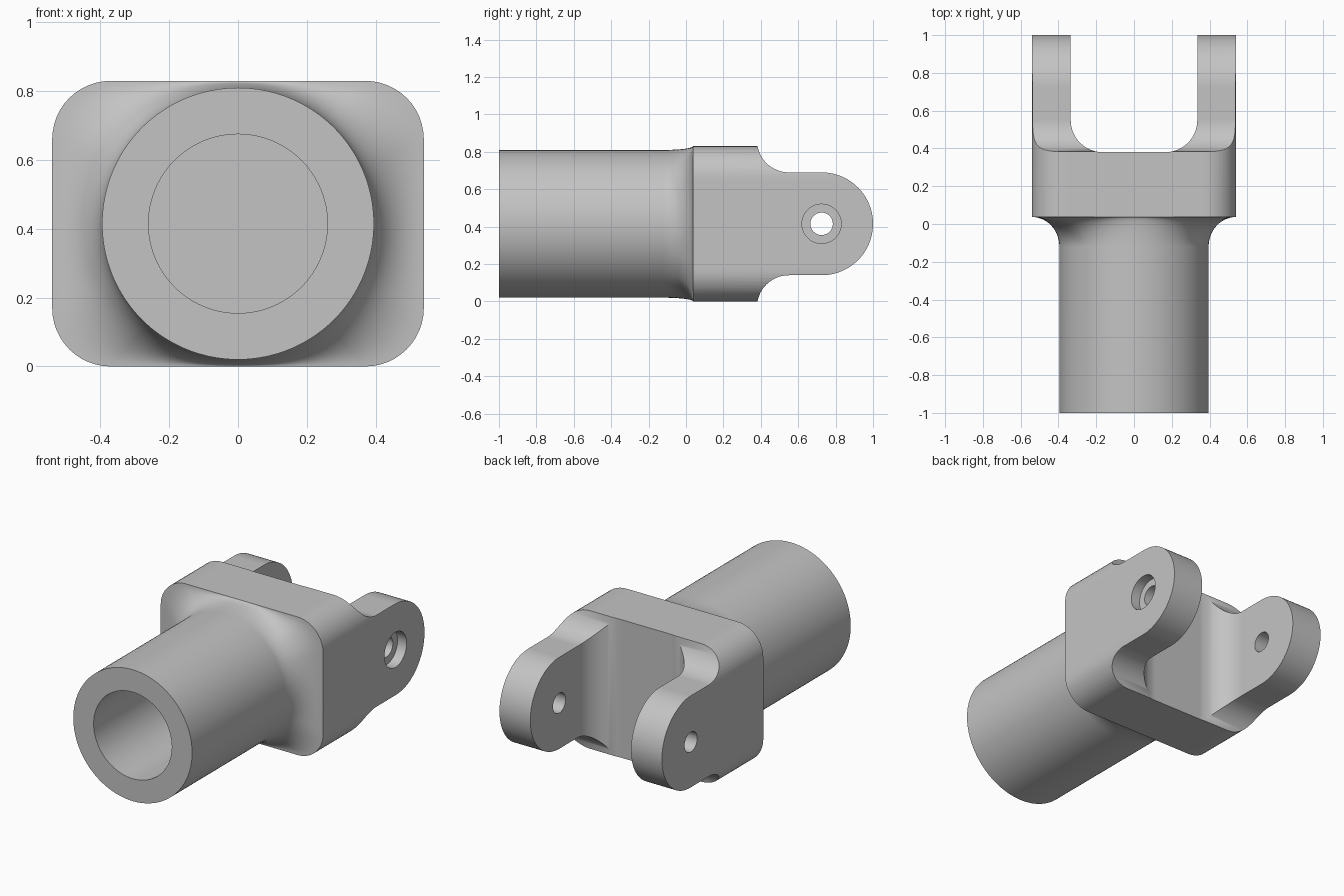
import bpy, bmesh
from math import sin, cos, pi, radians, hypot

cube = bpy.data.objects.get("Cube")
if cube:
    bpy.data.objects.remove(cube, do_unlink=True)

MID = 0.415                     # height of the shaft axis
HALF_W, HALF_H, CORNER = 0.54, 0.415, 0.17
SHAFT_R, BORE_R = 0.395, 0.26
PIN_Y = 0.725


def arc(cx, cy, r, a0, a1, n):
    """Points on an arc, angles in degrees."""
    return [(cx + r * cos(radians(a0 + (a1 - a0) * i / n)),
             cy + r * sin(radians(a0 + (a1 - a0) * i / n))) for i in range(n + 1)]


def loft(name, rings):
    """Closed solid through rings that share one point count."""
    bm = bmesh.new()
    loops = [[bm.verts.new(p) for p in ring] for ring in rings]
    n = len(loops[0])
    for a, b in zip(loops, loops[1:]):
        for i in range(n):
            j = (i + 1) % n
            bm.faces.new((a[i], a[j], b[j], b[i]))
    bm.faces.new(loops[0])
    bm.faces.new(loops[-1])
    bmesh.ops.recalc_face_normals(bm, faces=bm.faces)
    mesh = bpy.data.meshes.new(name)
    bm.to_mesh(mesh)
    bm.free()
    obj = bpy.data.objects.new(name, mesh)
    bpy.context.collection.objects.link(obj)
    return obj


def along_x(pts, x):
    return [(x, a, b) for a, b in pts]


def along_y(pts, y):
    return [(a, y, b + MID) for a, b in pts]


def along_z(pts, z):
    return [(a, b, z) for a, b in pts]


def prism(name, pts, place, lo, hi):
    return loft(name, [place(pts, lo), place(pts, hi)])


def circle(cx, cy, r, n):
    return arc(cx, cy, r, 0, 360, n)[:-1]


# Rounded rectangle section of the block, with subdivided straight edges
corners = []
for sx, sy, start in ((1, 1, 0), (-1, 1, 90), (-1, -1, 180), (1, -1, 270)):
    corners.append(arc(sx * (HALF_W - CORNER), sy * (HALF_H - CORNER),
                       CORNER, start, start + 90, 12))
block = []
for k, pts in enumerate(corners):
    block += pts
    (x0, y0), (x1, y1) = pts[-1], corners[(k + 1) % 4][0]
    block += [(x0 + (x1 - x0) * i / 24, y0 + (y1 - y0) * i / 24) for i in range(1, 24)]
shaft = [(x * SHAFT_R / hypot(x, y), y * SHAFT_R / hypot(x, y)) for x, y in block]

# Shaft flaring into the block
rings = [along_y(shaft, -1)]
STEPS = 14
for i in range(STEPS + 1):
    t = pi / 2 * i / STEPS
    f = 1 - cos(t)
    mix = [(a + (c - a) * f, b + (d - b) * f) for (a, b), (c, d) in zip(shaft, block)]
    rings.append(along_y(mix, -0.12 + 0.157 * sin(t)))
rings.append(along_y(block, 1.05))
yoke = loft("fork_yoke", rings)

# Side outline: hollow shoulders and round arm ends
upper = [(-1.2, 1.0), (0.38, 1.0)] + arc(0.55, 0.86, 0.17, 180, 270, 20)
lower = [(y, 2 * MID - z) for y, z in reversed(upper)]
outline = upper + arc(PIN_Y, MID, 0.275, 90, -90, 48) + lower
side_outline = prism("side_outline_cutter", outline, along_x, -0.7, 0.7)

# Gap between the arms with rounded inner corners
gap = ([(-0.335, 1.3)] + arc(-0.165, 0.55, 0.17, 180, 270, 20)
       + arc(0.165, 0.55, 0.17, 270, 360, 20) + [(0.335, 1.3)])
arm_gap = prism("arm_gap_cutter", gap, along_z, -0.3, 1.2)

# Bore, pin hole and the counterbore on one arm
bore = prism("bore_cutter", circle(0, 0, BORE_R, 96), along_y, -1.2, 0.0)
pin_hole = prism("pin_hole_cutter", circle(PIN_Y, MID, 0.06, 40), along_x, -0.8, 0.8)
counterbore = prism("counterbore_cutter", circle(PIN_Y, MID, 0.105, 56), along_x, 0.48, 0.8)

bpy.ops.object.select_all(action='DESELECT')
bpy.context.view_layer.objects.active = yoke
yoke.select_set(True)
for cutter, op in ((side_outline, 'INTERSECT'), (arm_gap, 'DIFFERENCE'), (bore, 'DIFFERENCE'),
                   (pin_hole, 'DIFFERENCE'), (counterbore, 'DIFFERENCE')):
    mod = yoke.modifiers.new(cutter.name, 'BOOLEAN')
    mod.operation = op
    mod.solver = 'EXACT'
    mod.object = cutter
    bpy.ops.object.modifier_apply(modifier=mod.name)
    bpy.data.objects.remove(cutter, do_unlink=True)

# Smooth curves, crisp edges, flat planes
bpy.ops.object.shade_smooth_by_angle(angle=radians(30))
weighted = yoke.modifiers.new("flat_planes", 'WEIGHTED_NORMAL')
weighted.keep_sharp = True

# Grey metal
grey = bpy.data.materials.new("plain_grey")
grey.use_nodes = True
colour = (0.55, 0.55, 0.55, 1)
grey.diffuse_color = colour
grey.node_tree.nodes["Principled BSDF"].inputs["Base Color"].default_value = colour
yoke.data.materials.clear()
yoke.data.materials.append(grey)
